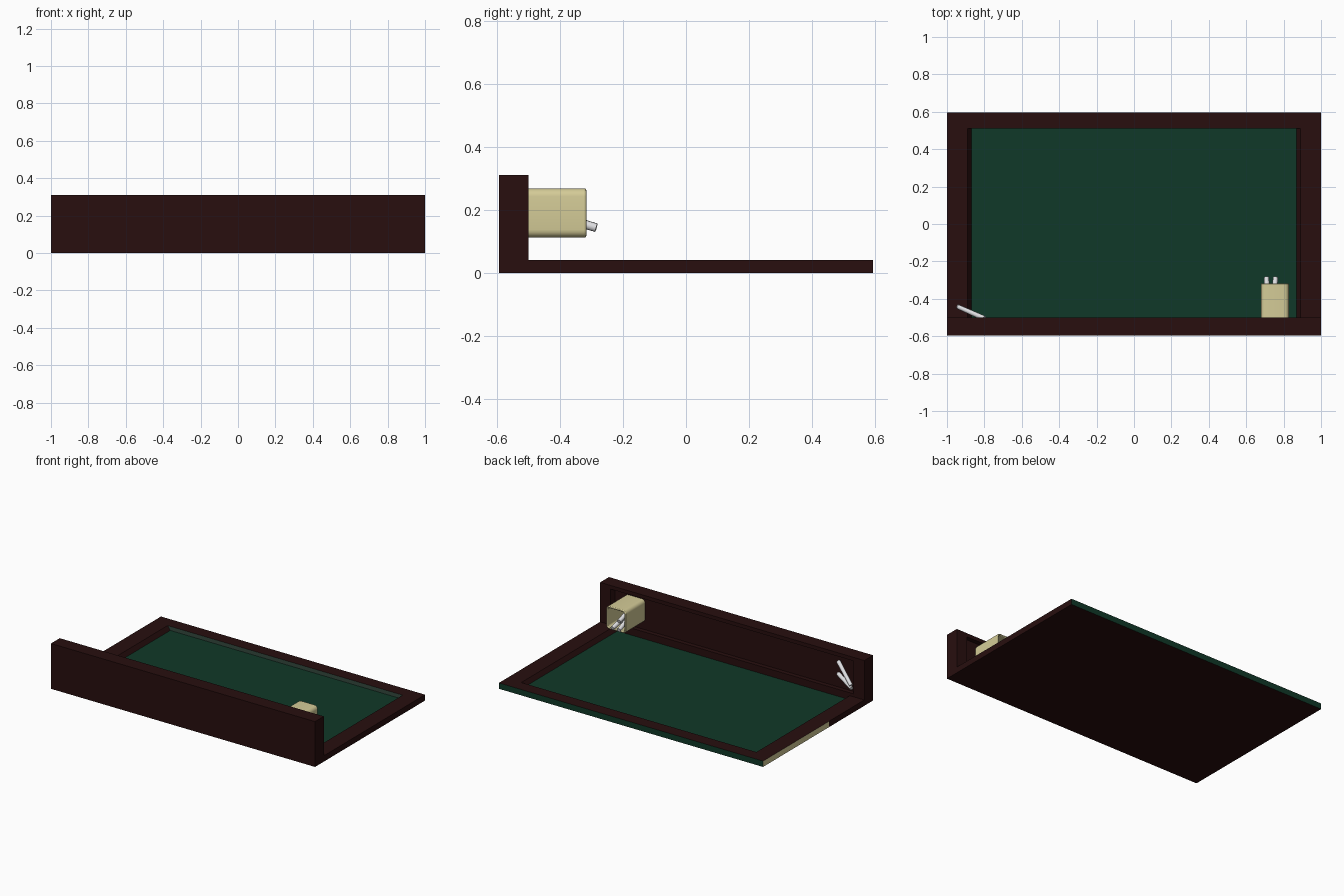
import bpy, bmesh, math
from mathutils import Vector, Matrix

if "Cube" in bpy.data.objects:
    bpy.data.objects.remove(bpy.data.objects["Cube"])


def material(name, rgb):
    m = bpy.data.materials.new(name)
    m.use_nodes = True
    m.diffuse_color = (*rgb, 1)
    m.node_tree.nodes["Principled BSDF"].inputs["Base Color"].default_value = (*rgb, 1)
    return m


wood = material("dark_wood", (0.021, 0.0045, 0.0045))
green = material("board_green", (0.005, 0.040, 0.021))
dusty = material("dusty_green", (0.033, 0.065, 0.048))
beige = material("beige", (0.66, 0.60, 0.31))
chalk = material("chalk_white", (0.74, 0.74, 0.76))


def add_object(name, bm, mats):
    mesh = bpy.data.meshes.new(name)
    bm.normal_update()
    bm.to_mesh(mesh)
    bm.free()
    for m in mats:
        mesh.materials.append(m)
    ob = bpy.data.objects.new(name, mesh)
    bpy.context.collection.objects.link(ob)
    return ob


def box(lo, hi):
    bm = bmesh.new()
    bmesh.ops.create_cube(bm, size=1)
    for v in bm.verts:
        v.co = [lo[i] if v.co[i] < 0 else hi[i] for i in range(3)]
    return bm


def sink_top(bm, x, y0, y1, slope, floor):
    """Cut a tray into the top face: rim rectangle, then a sunken floor."""
    bm.normal_update()
    top = max(bm.faces, key=lambda f: f.normal.z)
    mid = top.calc_center_median().y
    bmesh.ops.inset_individual(bm, faces=[top], thickness=0.01)
    for v in top.verts:
        v.co.x = math.copysign(x, v.co.x)
        v.co.y = y0 if v.co.y < mid else y1
    bmesh.ops.inset_individual(bm, faces=[top], thickness=0.001)
    for v in top.verts:
        v.co.x = math.copysign(x - slope, v.co.x)
        v.co.y = y0 if v.co.y < mid else y1
        v.co.z = floor
    bm.normal_update()
    return top


def shade_smooth(ob, angle):
    bpy.ops.object.select_all(action="DESELECT")
    ob.select_set(True)
    bpy.context.view_layer.objects.active = ob
    bpy.ops.object.shade_smooth_by_angle(angle=math.radians(angle))


# Board with a sunken writing surface and coloured outer edges
bm = box((-1, -0.55, 0), (1, 0.595, 0.04))
floor = sink_top(bm, 0.89, -0.515, 0.51, 0.02, 0.012)
floor.material_index = 1
floor_center = floor.calc_center_median()
side = [f for f in bm.faces if f.normal.x < -0.9 and f.calc_center_median().x < -0.99]
edges = [e for e in side[0].edges if abs(e.verts[0].co.y - e.verts[1].co.y) > 0.5]
bmesh.ops.bisect_plane(bm, geom=side + edges + list(side[0].verts),
                       plane_co=(0, -0.12, 0), plane_no=(0, 1, 0))
bm.normal_update()
for f in bm.faces:
    c = f.calc_center_median()
    if f.normal.y > 0.9 and c.y > 0.59:
        f.material_index = 1
    elif f.normal.y < -0.9 and c.y > 0.4:
        f.material_index = 2
    elif f.normal.x < -0.9 and c.x < -0.99 and c.y > -0.12:
        f.material_index = 3
add_object("board", bm, [wood, green, dusty, beige])

# Upright wall with a shallow panel on its inner side
bm = box((-1, -0.31, -0.595), (1, 0, -0.5))
sink_top(bm, 0.92, -0.285, -0.06, 0.01, -0.53)
bmesh.ops.transform(bm, matrix=Matrix.Rotation(-math.pi / 2, 4, "X"), verts=bm.verts)
add_object("upright_wall", bm, [wood])

# Rounded cup opening away from the wall
bm = box((0.678, -0.53, 0.112), (0.828, -0.317, 0.268))
long_edges = [e for e in bm.edges if abs(e.verts[0].co.y - e.verts[1].co.y) > 0.1]
bmesh.ops.bevel(bm, geom=long_edges, offset=0.025, segments=5, profile=0.5, affect="EDGES")
bm.normal_update()
mouth = max(bm.faces, key=lambda f: f.normal.y)
bmesh.ops.inset_individual(bm, faces=[mouth], thickness=0.012)
bmesh.ops.inset_individual(bm, faces=[mouth], thickness=0.001)
for v in mouth.verts:
    v.co.y = -0.51
cup = add_object("cup", bm, [beige])
bevel = cup.modifiers.new("soft_rim", "BEVEL")
bevel.width = 0.005
bevel.segments = 2
bevel.limit_method = "ANGLE"
bevel.angle_limit = math.radians(50)
shade_smooth(cup, 50)


# Chalk sticks: two in the cup, one behind them, two loose by the wall
def stick(name, a, b, r=0.016):
    a, b = Vector(a), Vector(b)
    bm = bmesh.new()
    bmesh.ops.create_cone(bm, cap_ends=True, segments=16, radius1=r, radius2=r * 0.85,
                          depth=(b - a).length)
    turn = (b - a).to_track_quat("Z", "Y").to_matrix().to_4x4()
    bmesh.ops.transform(bm, matrix=Matrix.Translation((a + b) / 2) @ turn, verts=bm.verts)
    shade_smooth(add_object(name, bm, [chalk]), 40)


stick("cup_chalk_1", (0.72, -0.48, 0.205), (0.708, -0.285, 0.143))
stick("cup_chalk_2", (0.74, -0.48, 0.20), (0.757, -0.285, 0.143))
stick("cup_chalk_3", (0.73, -0.49, 0.235), (0.735, -0.325, 0.18))
stick("loose_chalk_1", (-0.80, -0.505, 0.25), (-0.94, -0.443, 0.145), 0.014)
stick("loose_chalk_2", (-0.80, -0.505, 0.165), (-0.945, -0.44, 0.128), 0.014)
